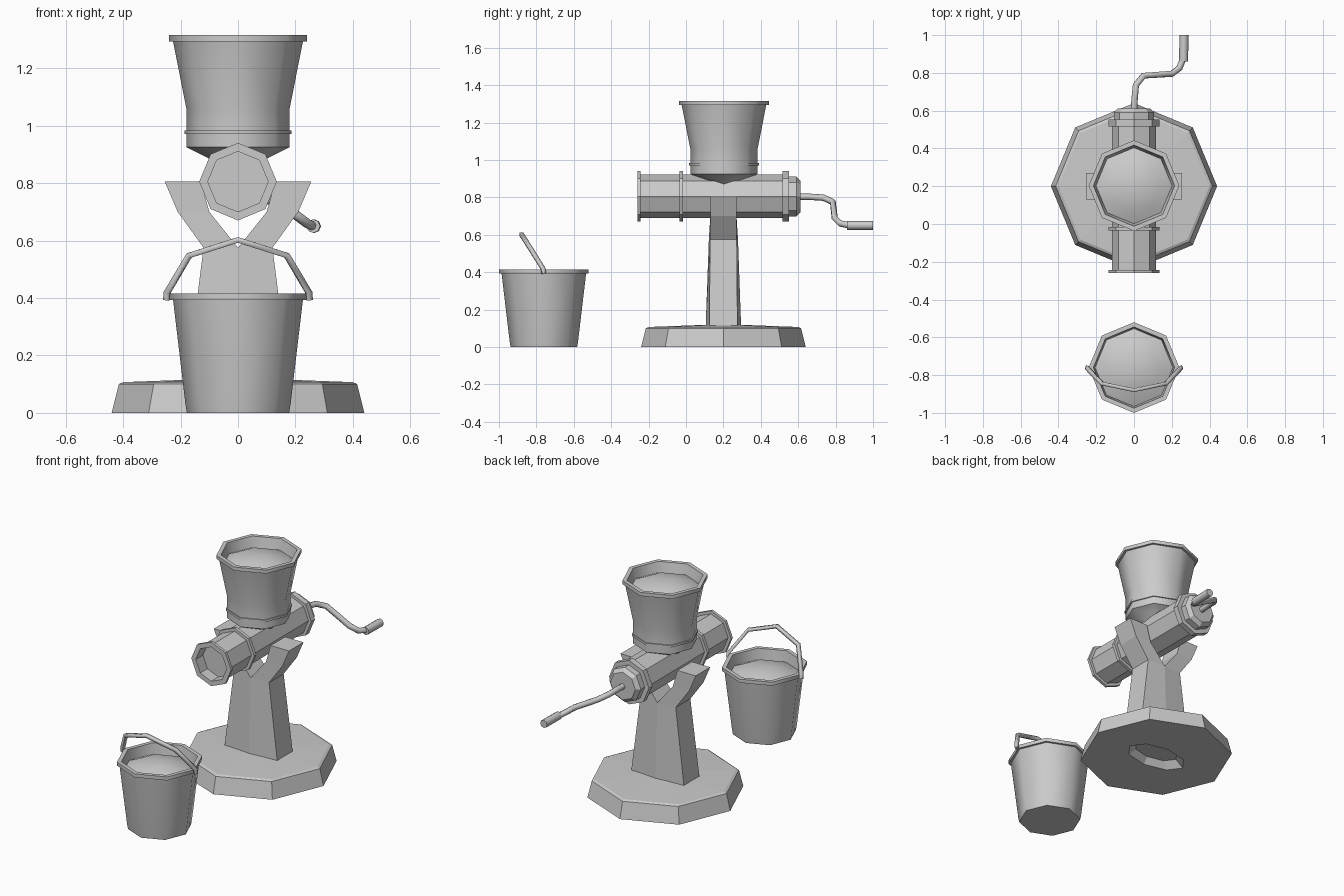
import bpy, bmesh
from math import sin, cos, pi, radians
from mathutils import Matrix, Vector

if "Cube" in bpy.data.objects:
    bpy.data.objects.remove(bpy.data.objects["Cube"])


def finish(name, bm, smooth=None, recalc=True):
    bmesh.ops.remove_doubles(bm, verts=bm.verts, dist=1e-4)
    if recalc:
        bmesh.ops.recalc_face_normals(bm, faces=bm.faces)
    me = bpy.data.meshes.new(name)
    bm.to_mesh(me)
    bm.free()
    ob = bpy.data.objects.new(name, me)
    bpy.context.collection.objects.link(ob)
    if smooth:
        me.shade_smooth()
        me.set_sharp_from_angle(angle=radians(smooth))
    return ob


def lathe(name, profile, matrix, smooth=None, adjust=None, n=8):
    """Revolve (radius, height) points into an n-sided solid."""
    bm = bmesh.new()
    rings = []
    for r, z in profile:
        if r == 0:
            rings.append([bm.verts.new((0, 0, z))] * n)
        else:
            rings.append([bm.verts.new((r * cos(2 * pi * i / n), r * sin(2 * pi * i / n), z))
                          for i in range(n)])
    for a, b in zip(rings, rings[1:]):
        for i in range(n):
            j = (i + 1) % n
            bm.faces.new(list(dict.fromkeys((a[i], a[j], b[j], b[i]))))
    if adjust:
        adjust(bm)
    bm.transform(matrix)
    return finish(name, bm, smooth)


def tube(name, pts, radius, res, smooth):
    """Sweep a round section along a path."""
    cu = bpy.data.curves.new(name, 'CURVE')
    cu.dimensions = '3D'
    cu.bevel_depth = radius
    cu.bevel_resolution = res
    cu.use_fill_caps = True
    sp = cu.splines.new('POLY')
    sp.points.add(len(pts) - 1)
    for p, co in zip(sp.points, pts):
        p.co = (*co, 1)
    ob = bpy.data.objects.new(name, cu)
    bpy.context.collection.objects.link(ob)
    bpy.ops.object.select_all(action='DESELECT')
    ob.select_set(True)
    bpy.context.view_layer.objects.active = ob
    bpy.ops.object.convert(target='MESH')
    me = bpy.context.object.data
    if smooth:
        me.shade_smooth()
        me.set_sharp_from_angle(angle=radians(60))
    else:
        me.shade_flat()


T = Matrix.Translation
CY = 0.2                      # grinder axis position in y
BY = -0.76                    # bucket position in y


# Octagonal base with an oblong recess underneath
def oblong(bm):
    for v in bm.verts:
        if v.co.z < 0.06 and v.co.xy.length < 0.3:
            v.co.y *= 0.55


lathe("base", [(0, .04), (.15, .04), (.2, 0), (.44, 0), (.415, .1), (.4, .107), (0, .122)],
      T((0, CY, 0)), adjust=oblong)

# Forked post: rows of (inner x, outer x, z, inner half depth, outer half depth)
rows = [(0, .18, .1, .095, .075), (0, .12, .575, .078, .071),
        (.1, .21, .7, .07, .07), (.13, .255, .805, .07, .07)]
bm = bmesh.new()
for s in (-1, 1):
    sect = [[bm.verts.new((s * x, CY + d, z)) for x, d in
             ((xi, -di), (xo, -do), (xo, do), (xi, di))] for xi, xo, z, di, do in rows]
    for k, (a, b) in enumerate(zip(sect, sect[1:])):
        for i in range(4):
            if k == 0 and i == 3:
                continue      # open centre where the halves join
            bm.faces.new((a[i], a[(i + 1) % 4], b[(i + 1) % 4], b[i]))
    bm.faces.new(sect[0])
    bm.faces.new(sect[-1])
finish("post", bm)

# Grinder barrel along y with flanges, open mouth and rear cap
R, F = .116, .135
lathe("barrel", [(0, -.19), (.105, -.19), (.105, -.26), (F, -.26), (F, -.243), (R, -.243),
                 (R, -.035), (F, -.035), (F, -.015), (R, -.015),
                 (R, .517), (F, .517), (F, .552), (.107, .552),
                 (.107, .59), (.085, .612), (0, .612)],
      T((0, 0, .805)) @ Matrix.Rotation(-pi / 2, 4, 'X'))

# Crank and its grip
tube("crank", [(0, .59, .803), (.003, .66, .803), (.01, .735, .798), (.05, .785, .775),
               (.2, .795, .69), (.24, .825, .66), (.26, .875, .65)], .017, 2, True)
tube("crank_grip", [(.262, .86, .65), (.265, 1, .65)], .024, 2, True)

# Hopper with rim, band and funnel bottom
lathe("hopper", [(0, 1.2), (.19, 1.2), (.215, 1.315), (.24, 1.315), (.24, 1.293), (.226, 1.293),
                 (.18, 1.06), (.18, .983), (.187, .983), (.187, .97), (.18, .97),
                 (.18, .925), (.1, .885), (.08, .86), (0, .86)], T((0, CY + .003, 0)), 50)

# Bucket
lathe("bucket", [(0, 0), (.178, 0), (.183, .03), (.226, .393), (.24, .393), (.24, .415),
                 (.215, .415), (.2, .3), (0, .3)], T((0, BY, 0)), 50)

# Contents heaped in hopper and bucket
for name, y, z in (("hopper_contents", CY, 1.25), ("bucket_contents", BY, .35)):
    lathe(name, [(0, z - .03), (.203, z - .03), (.206, z), (.14, z + .03), (.07, z + .047),
                 (0, z + .053)], T((0, y, 0)), 50)

# Tilted bucket handle
half = [(.248, -.76, .393), (.246, -.765, .42), (.17, -.845, .548), (0, -.88, .602)]
tube("bucket_handle", [(-x, y, z) for x, y, z in half] + half[-2::-1], .014, 0, False)
